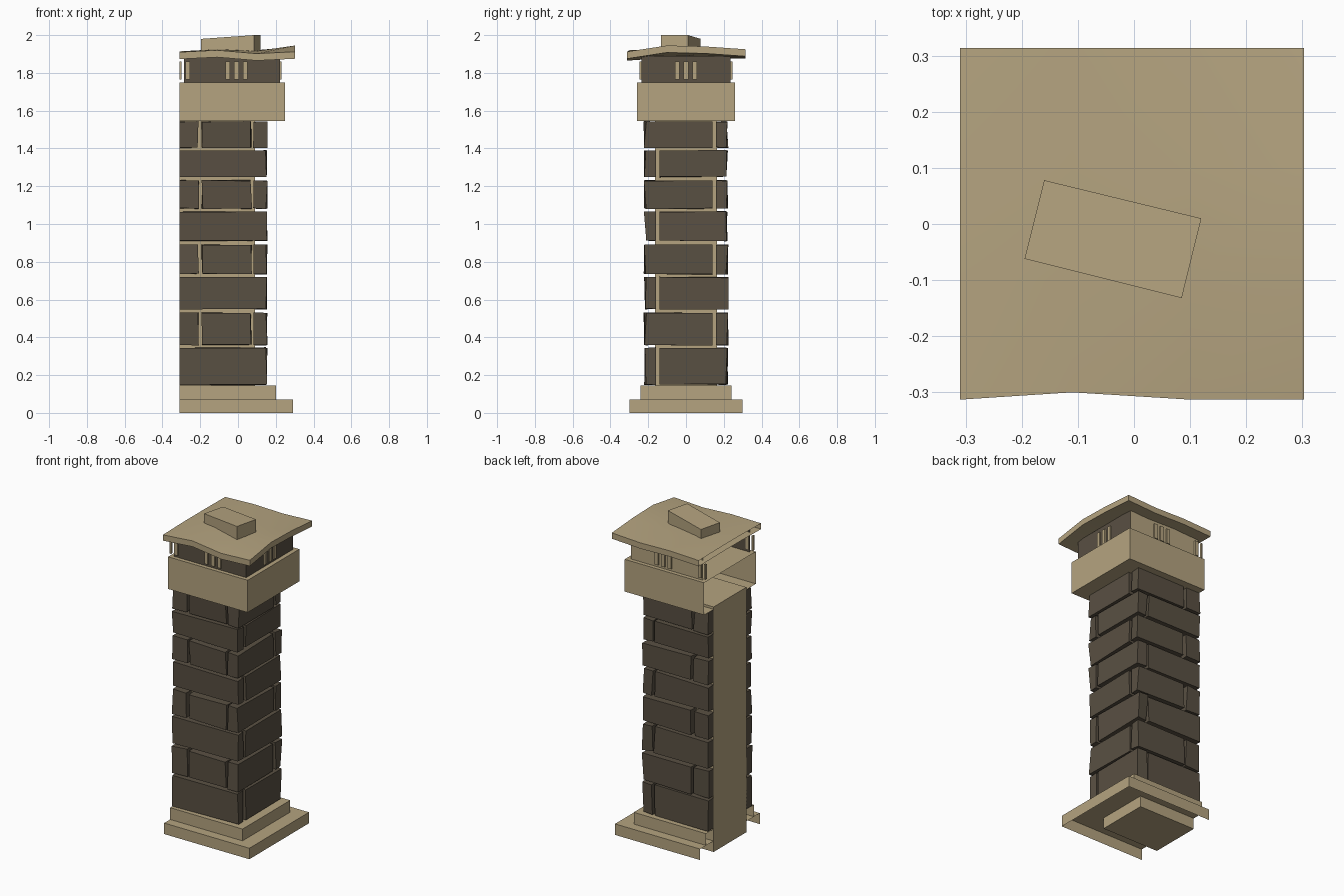
import bpy, bmesh, random
from mathutils import Vector

random.seed(4)
cube = bpy.data.objects.get("Cube")
if cube:
    bpy.data.objects.remove(cube, do_unlink=True)


def material(name, rgb):
    m = bpy.data.materials.new(name)
    m.use_nodes = True
    m.diffuse_color = (*rgb, 1)
    bsdf = m.node_tree.nodes["Principled BSDF"]
    bsdf.inputs["Base Color"].default_value = (*rgb, 1)
    bsdf.inputs["Roughness"].default_value = 0.9
    return m


SAND = material("sandstone", (0.46, 0.37, 0.215))
DARK = material("dark_stone", (0.10, 0.08, 0.055))
WALL = -0.31  # plane where the pillar meets the wall


def finish(name, bm, *mats):
    me = bpy.data.meshes.new(name)
    bm.to_mesh(me)
    bm.free()
    for m in mats:
        me.materials.append(m)
    ob = bpy.data.objects.new(name, me)
    bpy.context.collection.objects.link(ob)
    return ob


def box_bm(x, y, z, drop=()):
    """Box between ranges, without the faces pointing along the drop directions."""
    bm = bmesh.new()
    bmesh.ops.create_cube(bm, size=1)
    bm.normal_update()
    gone = [f for f in bm.faces if any(f.normal.dot(Vector(d)) > 0.9 for d in drop)]
    bmesh.ops.delete(bm, geom=gone, context="FACES")
    for v in bm.verts:
        v.co = [r[0] if c < 0 else r[1] for r, c in zip((x, y, z), v.co)]
    return bm


BACK, UNDER, TOP = (-1, 0, 0), (0, 0, -1), (0, 0, 1)

# Base steps, core and capital
finish("base_step_lower", box_bm((WALL, 0.29), (-0.30, 0.30), (0, 0.07), (BACK, UNDER)), SAND)
finish("base_step_upper", box_bm((WALL, 0.20), (-0.24, 0.24), (0.07, 0.145), (BACK, UNDER)), SAND)
finish("core", box_bm((WALL, 0.09), (-0.165, 0.165), (0, 1.56)), SAND)
finish("capital", box_bm((WALL, 0.25), (-0.26, 0.26), (1.545, 1.75), (BACK,)), SAND)


# Uneven bricks: each corner away from the wall is nudged a little
def brick(name, x, y, z):
    bm = box_bm(x, y, z)
    for v in bm.verts:
        if v.co.x > WALL + 0.01:
            v.co.x += random.uniform(-0.005, 0.005)
        if abs(v.co.y) > 0.2:
            v.co.y += random.uniform(-0.008, 0.008)
        v.co.z += random.uniform(-0.003, 0.003)
    finish(name, bm, DARK)


OUT, INN = 0.217, 0.16
FRONT, REAR = (-OUT, -INN), (INN, OUT)
SIDE = (0.085, 0.152)
course_z = [(0.15, 0.345), (0.36, 0.53), (0.55, 0.718), (0.735, 0.89),
            (0.91, 1.065), (1.082, 1.23), (1.25, 1.388), (1.405, 1.542)]
for i, z in enumerate(course_z):
    n = f"course_{i + 1}"
    if i % 2 == 0:
        brick(n + "_front_brick", (WALL, 0.15), FRONT, z)
        brick(n + "_side_brick", SIDE, (-0.14, OUT), z)
        brick(n + "_rear_brick", (WALL, 0.07), REAR, z)
    else:
        brick(n + "_front_brick", (-0.19, 0.07), FRONT, z)
        brick(n + "_front_end_brick", (WALL, -0.21), FRONT, z)
        brick(n + "_side_brick", SIDE, (-OUT, 0.14), z)
        brick(n + "_rear_brick", (-0.19, 0.152), REAR, z)
        brick(n + "_rear_end_brick", (WALL, -0.21), REAR, z)

# Frieze: dark on the front and side, sandstone on the rear
bm = box_bm((-0.285, 0.222), (-0.235, 0.235), (1.75, 1.89), (BACK, UNDER, TOP))
bm.normal_update()
for f in bm.faces:
    f.material_index = 1 if f.normal.y > 0.5 else 0
finish("frieze", bm, DARK, SAND)

# Small upright slats in groups on the frieze
SLAT_Z = (1.765, 1.86)
for face, y in (("front", -0.239), ("rear", 0.239)):
    for k, (a, b) in enumerate([(WALL, -0.30), (-0.278, -0.255), (-0.065, -0.042),
                                (-0.02, 0.005), (0.027, 0.05)]):
        finish(f"slat_{face}_{k + 1}", box_bm((a, b), (y - 0.006, y + 0.006), SLAT_Z), SAND)
for k in range(3):
    c = (k - 1) * 0.047
    finish(f"slat_side_{k + 1}", box_bm((0.218, 0.23), (c - 0.012, c + 0.012), SLAT_Z), SAND)

# Warped roof slab with open wall side
xs, ys = (WALL, -0.11, 0.1, 0.303), (-0.313, -0.1, 0.1, 0.314)
lift = ((10, 20, 2, 12), (14, 25, 16, 45), (14, 25, 20, 40), (12, 20, 15, 25))
bm = bmesh.new()
layers = []
for drop in (0, 0.037):
    layers.append([[bm.verts.new((x, y, 1.9 + h / 1000 - drop)) for x, h in zip(xs, row)]
                   for y, row in zip(ys, lift)])
top, low = layers
low_edges = ([(0, i, 0, i + 1) for i in range(3)]
             + [(i, 3, i + 1, 3) for i in range(3)]
             + [(3, i + 1, 3, i) for i in range(3)])
for j in range(3):
    for i in range(3):
        bm.faces.new((top[j][i], top[j][i + 1], top[j + 1][i + 1], top[j + 1][i]))
        bm.faces.new((low[j][i], low[j + 1][i], low[j + 1][i + 1], low[j][i + 1]))
for a, b, c, d in low_edges:
    bm.faces.new((low[a][b], low[c][d], top[c][d], top[a][b]))
top[0][1].co.y = low[0][1].co.y = -0.30
roof = finish("roof_slab", bm, SAND)

# Turned block on the roof, its top sloping up towards +x
corners = [(-0.195, -0.062), (0.085, -0.132), (0.12, 0.01), (-0.16, 0.078)]
bm = bmesh.new()
foot = [bm.verts.new((x, y, 1.905)) for x, y in corners]
head = [bm.verts.new((x, y, 1.98 if x < 0 else 2.0)) for x, y in corners]
bm.faces.new(head)
bm.faces.new(foot[::-1])
for i in range(4):
    k = (i + 1) % 4
    bm.faces.new((foot[i], foot[k], head[k], head[i]))
finish("roof_block", bm, SAND)

# Soft shading over the roof warp, with crisp edges
bpy.ops.object.select_all(action="DESELECT")
roof.select_set(True)
bpy.context.view_layer.objects.active = roof
bpy.ops.object.shade_smooth_by_angle()
